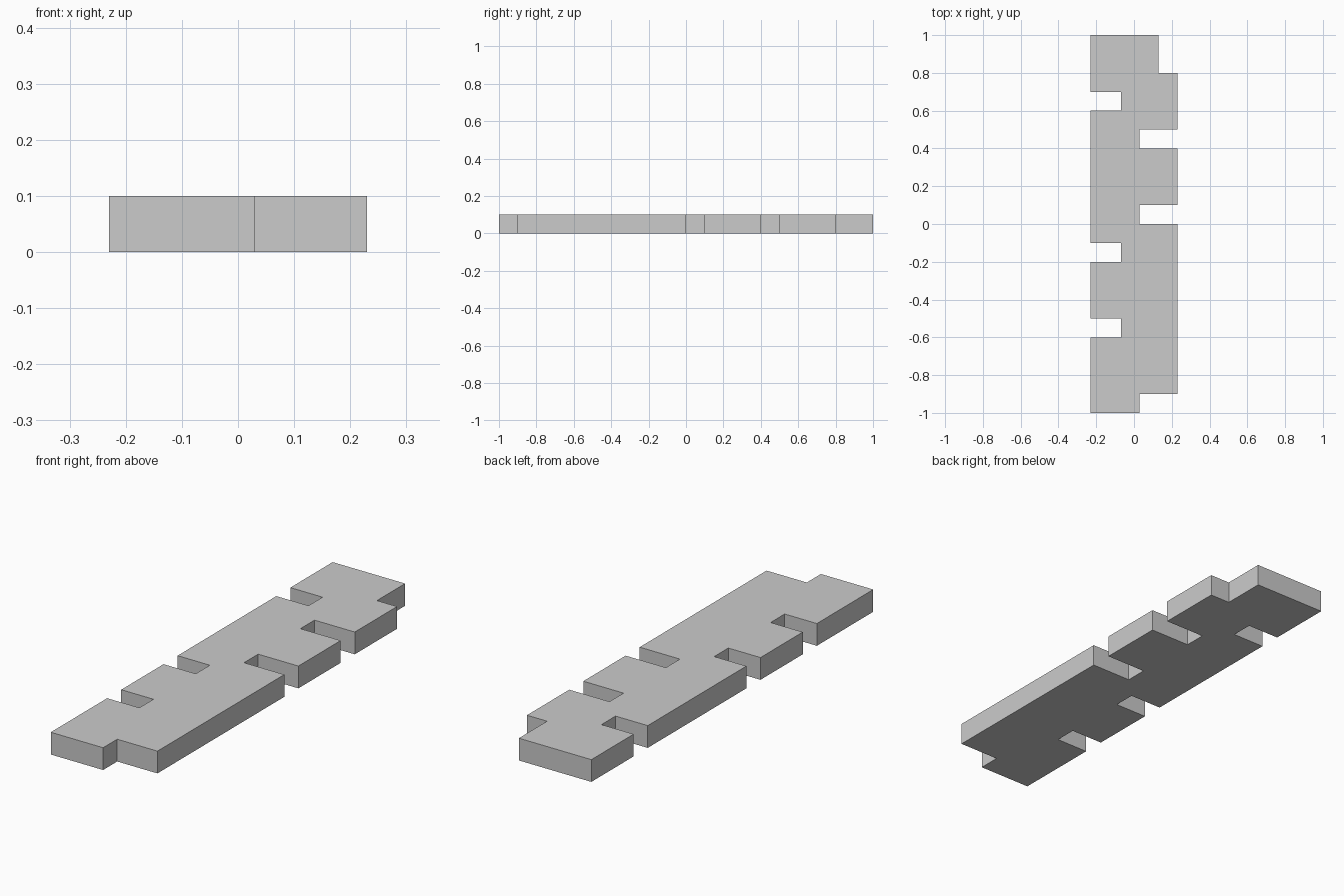
import bpy, bmesh

if "Cube" in bpy.data.objects:
    bpy.data.objects.remove(bpy.data.objects["Cube"])

# Stepped edges of the slab
LEFT, RIGHT, HEIGHT = -0.23, 0.23, 0.1
LEFT_NOTCH, RIGHT_NOTCH, END_STEP = -0.07, 0.03, 0.13


def notched_edge(x_outer, x_inner, notches):
    """Points going up one side, stepping in and out at each notch."""
    points = []
    for y0, y1 in notches:
        points += [(x_outer, y0), (x_inner, y0), (x_inner, y1), (x_outer, y1)]
    return points


# Right side going from front to back, then left side back to front
right_side = [(RIGHT_NOTCH, -1), (RIGHT_NOTCH, -0.9), (RIGHT, -0.9)]
right_side += notched_edge(RIGHT, RIGHT_NOTCH, [(0, 0.1), (0.4, 0.5)])
right_side += [(RIGHT, 0.8), (END_STEP, 0.8), (END_STEP, 1)]
left_side = [(LEFT, -1)]
left_side += notched_edge(LEFT, LEFT_NOTCH, [(-0.6, -0.5), (-0.2, -0.1), (0.6, 0.7)])
left_side += [(LEFT, 1)]
outline = right_side + left_side[::-1]

# Extrude the outline into the paving slab
bm = bmesh.new()
base = bm.faces.new([bm.verts.new((x, y, 0)) for x, y in outline])
top = bmesh.ops.extrude_face_region(bm, geom=[base], use_keep_orig=True)
verts = [g for g in top["geom"] if isinstance(g, bmesh.types.BMVert)]
bmesh.ops.translate(bm, verts=verts, vec=(0, 0, HEIGHT))
bmesh.ops.recalc_face_normals(bm, faces=bm.faces)
mesh = bpy.data.meshes.new("paving_slab")
bm.to_mesh(mesh)
bm.free()
slab = bpy.data.objects.new("paving_slab", mesh)
bpy.context.collection.objects.link(slab)
